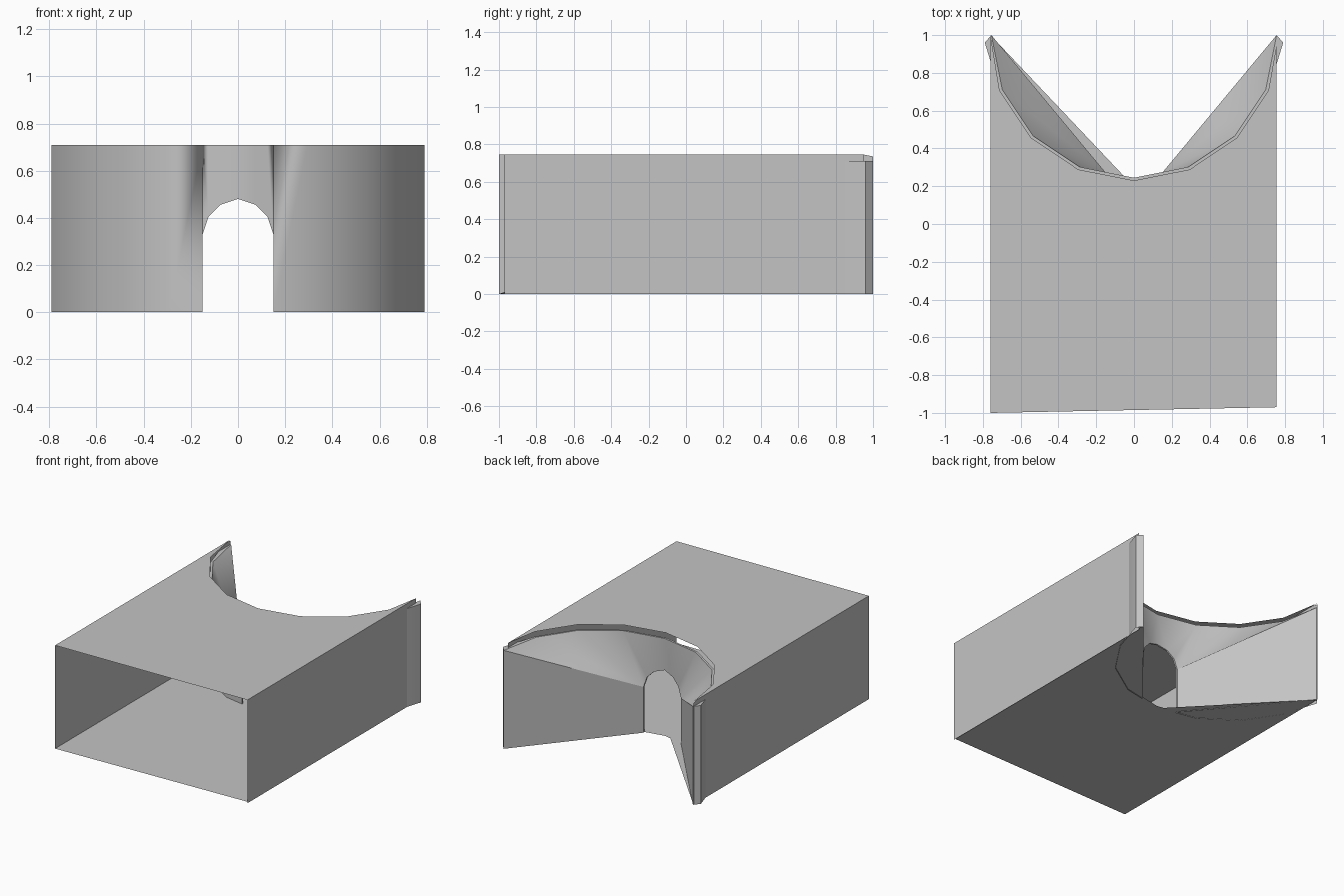
import bpy, bmesh, math
from mathutils import Vector

cube = bpy.data.objects.get("Cube")
if cube:
    bpy.data.objects.remove(cube)

grey = bpy.data.materials.new("plain_grey")
grey.use_nodes = True
colour = (0.55, 0.55, 0.55, 1)
grey.diffuse_color = colour
grey.node_tree.nodes["Principled BSDF"].inputs["Base Color"].default_value = colour

ROOF, RIM = 0.745, 0.71


def make(name, faces, smooth=False):
    """Build one sheet object from a list of corner loops."""
    bm = bmesh.new()
    for loop in faces:
        bm.faces.new([bm.verts.new(p) for p in loop])
    bmesh.ops.remove_doubles(bm, verts=bm.verts, dist=0.0005)
    bmesh.ops.recalc_face_normals(bm, faces=bm.faces)
    mesh = bpy.data.meshes.new(name)
    bm.to_mesh(mesh)
    bm.free()
    mesh.materials.append(grey)
    obj = bpy.data.objects.new(name, mesh)
    bpy.context.collection.objects.link(obj)
    if smooth:
        bpy.ops.object.select_all(action='DESELECT')
        obj.select_set(True)
        bpy.context.view_layer.objects.active = obj
        bpy.ops.object.shade_smooth_by_angle(angle=math.radians(40))
    return obj


def both_sides(faces):
    """Add the mirror image in x."""
    return faces + [[(-x, y, z) for x, y, z in reversed(f)] for f in faces]


def arc(radius):
    """Right half of the faceted bay, from the centre outward."""
    return [(radius * math.sin(a), 1 - radius * math.cos(a))
            for a in (math.radians(22.5 * i) for i in range(4))]


def lift(path, z):
    return [(x, y, z) for x, y in path]


outer = arc(0.77) + [(0.79, 0.96)]
inner = arc(0.755)
corner = (0.755, 1.0)


def wall_y(x):
    """Depth of the outer bay wall at a given x."""
    for (x0, y0), (x1, y1) in zip(outer, outer[1:]):
        if x <= x1:
            return y0 + (y1 - y0) * (x - x0) / (x1 - x0)
    return outer[-1][1]


# Arched doorway outline, right half, bottom to crown
door = [(0.15, 0), (0.15, 0.33), (0.125, 0.405), (0.075, 0.455), (0, 0.48)]
door_front = [Vector((x, wall_y(x), z)) for x, z in door]
door_back = [p + Vector((0, 0.012, 0)) for p in door_front]

# Curved wall with the doorway
columns = [(x, wall_y(x), 0) for x in (door[0][0],)] + lift(outer[1:], 0)
strips = [(columns[i], columns[i + 1]) for i in range(len(columns) - 1)]
strips += list(zip(door_front[1:], door_front[2:]))
make("curved_wall", both_sides(
    [[tuple(a), tuple(b), (b[0], b[1], RIM), (a[0], a[1], RIM)] for a, b in strips]), True)

# Tapering bay lining from the arched rim to the straight footing
c0, c1 = (*corner, 0), (*corner, RIM)
d = [tuple(p) for p in door_back]
q = lift(inner, RIM)
lining = [[c0, c1, d[1], d[0]],
          [d[1], c1, q[3]], [d[1], q[3], q[2]], [d[1], q[2], q[1]],
          [d[1], q[1], d[2]], [d[2], q[1], d[3]],
          [d[3], q[1], q[0]], [d[3], q[0], d[4]]]
make("bay_lining", both_sides(lining), True)

# Door reveal, rim and end strips
f = [tuple(p) for p in door_front]
make("door_reveal", both_sides([[f[i], f[i + 1], d[i + 1], d[i]] for i in range(4)]))
o = lift(outer, RIM)
q_end = q + [c1]
make("wall_rim", both_sides([[o[i], o[i + 1], q_end[i + 1], q_end[i]] for i in range(4)]))
end = outer[-1]
make("wall_end", both_sides([[(*end, 0), c0, c1, (*end, RIM)]]))

# Roof sheet with the curved cut-out
edge = outer[3::-1] + [(-x, y) for x, y in outer[1:4]]
make("roof", [lift([(-0.76, -1), (0.755, -0.97), (0.755, 0.95)] + edge + [(-0.76, 1)], ROOF)])

# Floor sheet, tilted slightly, with the wedge cut-out
floor = [(-0.76, -1), (0.755, -0.97), (0.755, 1), (0.15, 0.27),
         (0, 0.24), (-0.05, 0.25), (-0.76, 1)]
make("floor", [[(x, y, 0.005 + 0.0066 * x) for x, y in floor]])

# Side walls
make("left_wall", [[(0.755, -0.97, 0), (0.755, 0.95, 0), (0.755, 0.95, ROOF), (0.755, -0.97, ROOF)]])
make("right_wall", [[(-0.76, -1, 0), (-0.76, 1, 0), (-0.76, 1, 0.735),
                     (-0.76, 0.95, ROOF), (-0.76, -1, ROOF)]])
